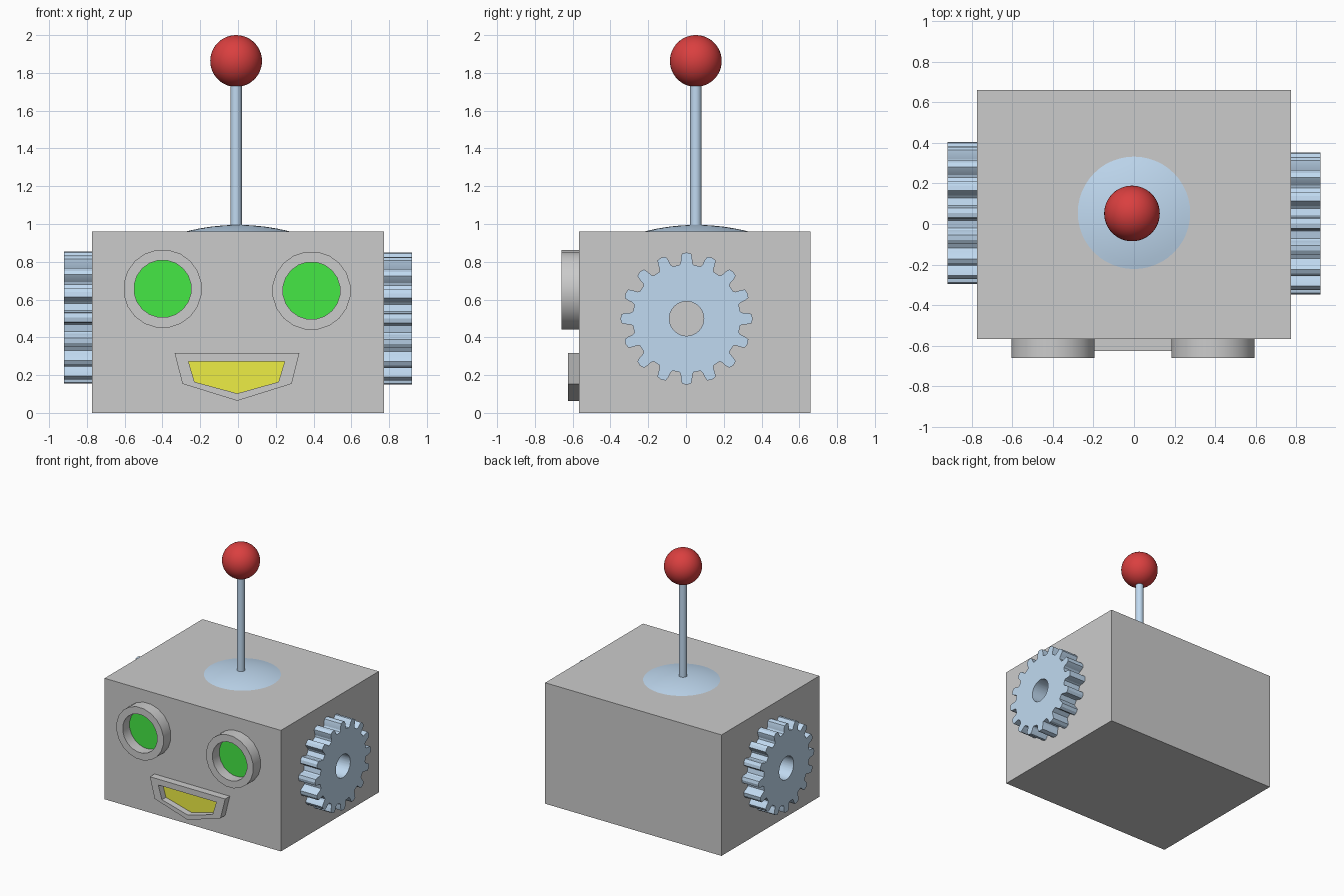
import bpy, bmesh
from math import sin, cos, tau, radians

if "Cube" in bpy.data.objects:
    bpy.data.objects.remove(bpy.data.objects["Cube"])


def material(name, rgb):
    m = bpy.data.materials.new(name)
    m.diffuse_color = (*rgb, 1)
    m.use_nodes = True
    m.node_tree.nodes["Principled BSDF"].inputs["Base Color"].default_value = m.diffuse_color
    return m


BLUE = material("blue", (0.53, 0.70, 0.88))
RED = material("red", (0.70, 0.05, 0.05))
GREEN = material("green", (0.06, 0.80, 0.06))
YELLOW = material("yellow", (0.85, 0.85, 0.06))


def finish(name, bm, mat=None, smooth=None):
    bmesh.ops.recalc_face_normals(bm, faces=bm.faces)
    me = bpy.data.meshes.new(name)
    bm.to_mesh(me)
    bm.free()
    ob = bpy.data.objects.new(name, me)
    bpy.context.collection.objects.link(ob)
    if mat:
        me.materials.append(mat)
    if smooth:
        bpy.ops.object.select_all(action='DESELECT')
        ob.select_set(True)
        bpy.context.view_layer.objects.active = ob
        bpy.ops.object.shade_smooth_by_angle(angle=radians(smooth))
    return ob


def facing_front(u, v, w):
    return (u, w, v)


def facing_side(u, v, w):
    return (w, u, v)


def frame(name, outer, inner, w0, w1, place, mat=None, smooth=None):
    """Extruded ring between two outlines with equal point counts."""
    bm = bmesh.new()
    loops = [[bm.verts.new(place(u, v, w)) for u, v in pts]
             for pts, w in ((outer, w0), (outer, w1), (inner, w1), (inner, w0))]
    n = len(outer)
    for k in range(4):
        a, b = loops[k], loops[(k + 1) % 4]
        for i in range(n):
            j = (i + 1) % n
            bm.faces.new((a[i], a[j], b[j], b[i]))
    return finish(name, bm, mat, smooth)


def plate(name, pts, w, mat):
    """Thin coloured panel set into the front face."""
    bm = bmesh.new()
    face = bm.faces.new([bm.verts.new((u, w, v)) for u, v in pts])
    ext = bmesh.ops.extrude_face_region(bm, geom=[face])["geom"]
    bmesh.ops.translate(bm, vec=(0, 0.02, 0),
                        verts=[g for g in ext if isinstance(g, bmesh.types.BMVert)])
    return finish(name, bm, mat)


def lathe(name, profile, x, y, mat, n=48):
    """Solid of revolution about a vertical axis at (x, y)."""
    bm = bmesh.new()
    verts = [bm.verts.new((x + r, y, z)) for r, z in profile]
    edges = [bm.edges.new(p) for p in zip(verts, verts[1:])]
    bmesh.ops.spin(bm, geom=verts + edges, cent=(x, y, 0), axis=(0, 0, 1),
                   angle=tau, steps=n)
    bmesh.ops.remove_doubles(bm, verts=bm.verts, dist=1e-5)
    return finish(name, bm, mat, 40)


def circle(u, v, r, n):
    return [(u + r * cos(tau * (i + .5) / n), v + r * sin(tau * (i + .5) / n))
            for i in range(n)]


# Head block
FRONT, BACK, TOP = -0.567, 0.66, 0.96
bm = bmesh.new()
bmesh.ops.create_cube(bm, size=1)
bmesh.ops.scale(bm, vec=(1.548, BACK - FRONT, TOP), verts=bm.verts)
bmesh.ops.translate(bm, vec=(0, (FRONT + BACK) / 2, TOP / 2), verts=bm.verts)
finish("head_block", bm)

# Eyes: raised rims with recessed lenses
for side, x, z in (("left", -0.399, 0.657), ("right", 0.389, 0.647)):
    frame(side + "_eye_rim", circle(x, z, 0.208, 20), circle(x, z, 0.152, 20),
          FRONT + 0.01, -0.66, facing_front, smooth=30)
    plate(side + "_eye_lens", circle(x, z, 0.154, 20), FRONT - 0.008, GREEN)

# Mouth: raised frame with a recessed panel
lip = [(-0.336, 0.318), (0.325, 0.318), (0.284, 0.154), (-0.004, 0.064), (-0.294, 0.154)]
gap = [(-0.262, 0.272), (0.247, 0.272), (0.214, 0.164), (-0.004, 0.103), (-0.230, 0.164)]
frame("mouth_frame", lip, gap, FRONT + 0.01, -0.625, facing_front)
plate("mouth_panel", gap, FRONT - 0.008, YELLOW)

# Ear gears: 16 tapered teeth around a round bore
tooth = [(-7.5, 0.286), (-6, 0.298), (-5.2, 0.325), (-4, 0.345), (0, 0.35),
         (4, 0.345), (5.2, 0.325), (6, 0.298), (7.5, 0.286)]
polar = [(radians(22.5 * k + a), r) for k in range(16) for a, r in tooth]
for side, cy, cz, w0, w1 in (("left", 0.055, 0.505, -0.77, -0.92),
                             ("right", 0.003, 0.499, 0.77, 0.92)):
    rim = [(cy + r * cos(a), cz + r * sin(a)) for a, r in polar]
    bore = [(cy + 0.091 * cos(a), cz + 0.091 * sin(a)) for a, r in polar]
    frame(side + "_ear_gear", rim, bore, w0, w1, facing_side, BLUE, 20)

# Antenna: shallow dome, rod and ball
dome_r, dome_h = 0.277, 0.035
R = (dome_r ** 2 + dome_h ** 2) / (2 * dome_h)
dome = [(dome_r * i / 8, TOP + dome_h - R + (R * R - (dome_r * i / 8) ** 2) ** .5)
        for i in range(9)]
lathe("antenna_base", dome + [(0, TOP - 0.005)], 0, 0.055, BLUE)
lathe("antenna_rod", [(0, 0.97), (0.03, 0.97), (0.03, 1.8), (0, 1.8)], -0.01, 0.052, BLUE, 24)
ball = [(0.137 * sin(tau * i / 48), 1.863 - 0.137 * cos(tau * i / 48)) for i in range(25)]
lathe("antenna_ball", ball, -0.01, 0.052, RED)
